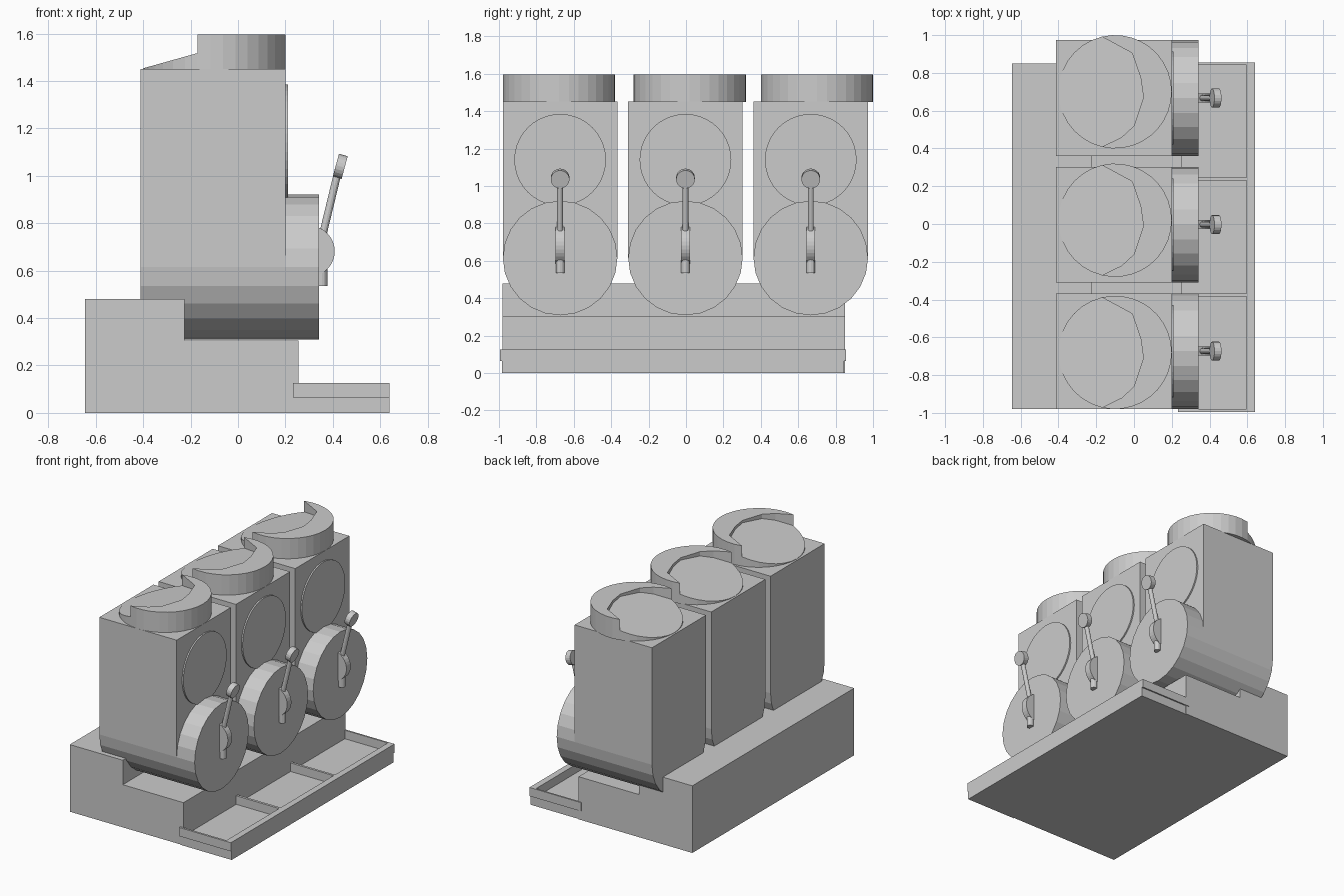
import bpy, bmesh
from math import sin, cos, pi, radians, atan2
from mathutils import Vector

cube = bpy.data.objects.get("Cube")
if cube:
    bpy.data.objects.remove(cube, do_unlink=True)

grey = bpy.data.materials.new("light_grey")
grey.use_nodes = True
colour = (0.6, 0.6, 0.6, 1)
grey.diffuse_color = colour
grey.node_tree.nodes["Principled BSDF"].inputs["Base Color"].default_value = colour


def prism(name, pts, lo, hi, place):
    """Extrude a 2D outline from lo to hi; place maps (a, b, depth) to 3D.
    hi may be a function of the outline point, for a sloping end."""
    bm = bmesh.new()
    top = hi if callable(hi) else (lambda a, b: hi)
    low = [bm.verts.new(place(a, b, lo)) for a, b in pts]
    high = [bm.verts.new(place(a, b, top(a, b))) for a, b in pts]
    bm.faces.new(low)
    bm.faces.new(high)
    for i in range(len(pts)):
        j = (i + 1) % len(pts)
        bm.faces.new((low[i], low[j], high[j], high[i]))
    bmesh.ops.recalc_face_normals(bm, faces=bm.faces)
    mesh = bpy.data.meshes.new(name)
    bm.to_mesh(mesh)
    bm.free()
    mesh.materials.append(grey)
    obj = bpy.data.objects.new(name, mesh)
    bpy.context.collection.objects.link(obj)
    return obj


def along_x(a, b, d):
    return (d, a, b)


def along_y(a, b, d):
    return (a, d, b)


def along_z(a, b, d):
    return (a, b, d)


def arc(cx, cy, r, start, end, n):
    return [(cx + r * cos(radians(start + (end - start) * i / n)),
             cy + r * sin(radians(start + (end - start) * i / n)))
            for i in range(n + 1)]


def circle(cx, cy, r, n):
    return arc(cx, cy, r, 0, 360, n)[:-1]


def box(name, x0, x1, y0, y1, z0, z1):
    return prism(name, [(x0, y0), (x1, y0), (x1, y1), (x0, y1)], z0, z1, along_z)


def rod(name, start, end, r, n):
    p, q = Vector(start), Vector(end)
    rot = (q - p).to_track_quat('Z', 'Y')
    return prism(name, circle(0, 0, r, n), 0, (q - p).length,
                 lambda a, b, d: p + rot @ Vector((a, b, d)))


# Stepped base
prism("base", [(-0.645, 0), (0.255, 0), (0.255, 0.305), (-0.225, 0.305),
               (-0.225, 0.48), (-0.645, 0.48)], -0.98, 0.85, along_y)

# Drip tray: floor slab, outer rim and dividers
box("tray_floor", 0.235, 0.64, -0.985, 0.845, 0, 0.066)
box("tray_front_rim", 0.595, 0.64, -0.995, 0.855, 0.065, 0.127)
for i, (y0, y1) in enumerate([(-0.995, -0.98), (-0.385, -0.367),
                              (0.23, 0.247), (0.843, 0.855)]):
    box(f"tray_divider_{i + 1}", 0.232, 0.595, y0, y1, 0.065, 0.127)

# Three dispensers
DRUM_Z, R = 0.615, 0.306
LID_X, LID_R = -0.1, 0.3
inner_edge = [(-0.17, -0.285), (-0.065, -0.24), (0.0, -0.18), (0.05, -0.03),
              (0.035, 0.075), (-0.01, 0.205), (-0.165, 0.29)]

for i, (y, lid_y) in enumerate([(-0.673, -0.68), (-0.003, 0.02), (0.667, 0.7)]):
    n = i + 1
    # Tank with rounded underside, and the drum in front of it
    prism(f"tank_{n}", [(y + R, 1.452), (y - R, 1.452)]
          + arc(y, DRUM_Z, R, 180, 360, 12), -0.412, 0.2, along_x)
    prism(f"drum_{n}", circle(y, DRUM_Z, R, 24), 0.195, 0.342, along_x)
    prism(f"front_disc_{n}", circle(y, 1.14, 0.245, 40), 0.195, 0.21, along_x)

    # Lid: raised crescent around a sloping plate
    edge = [(px, lid_y + py) for px, py in inner_edge]
    tip = atan2(0.29, -0.07) * 180 / pi
    front_arc = arc(LID_X, lid_y, LID_R, tip, -tip, 20)
    back_arc = arc(LID_X, lid_y, LID_R, tip, 360 - tip, 14)
    prism(f"lid_crescent_{n}", front_arc + edge[1:-1], 1.45, 1.597, along_z)
    prism(f"lid_slope_{n}", back_arc + edge[1:-1], 1.45,
          lambda a, b: 1.454 + 0.28 * (a + 0.4), along_z)

    # Tap: hub, spout, lever and knob
    prism(f"tap_hub_{n}", circle(0.3, 0.682, 0.108, 32), y - 0.024, y + 0.024, along_y)
    rod(f"tap_spout_{n}", (0.354, y, 0.535), (0.354, y, 0.66), 0.023, 12)
    rod(f"tap_lever_{n}", (0.35, y, 0.72), (0.425, y, 1.03), 0.016, 12)
    rod(f"tap_knob_{n}", (0.413, y, 1.045), (0.45, y, 1.035), 0.05, 20)
